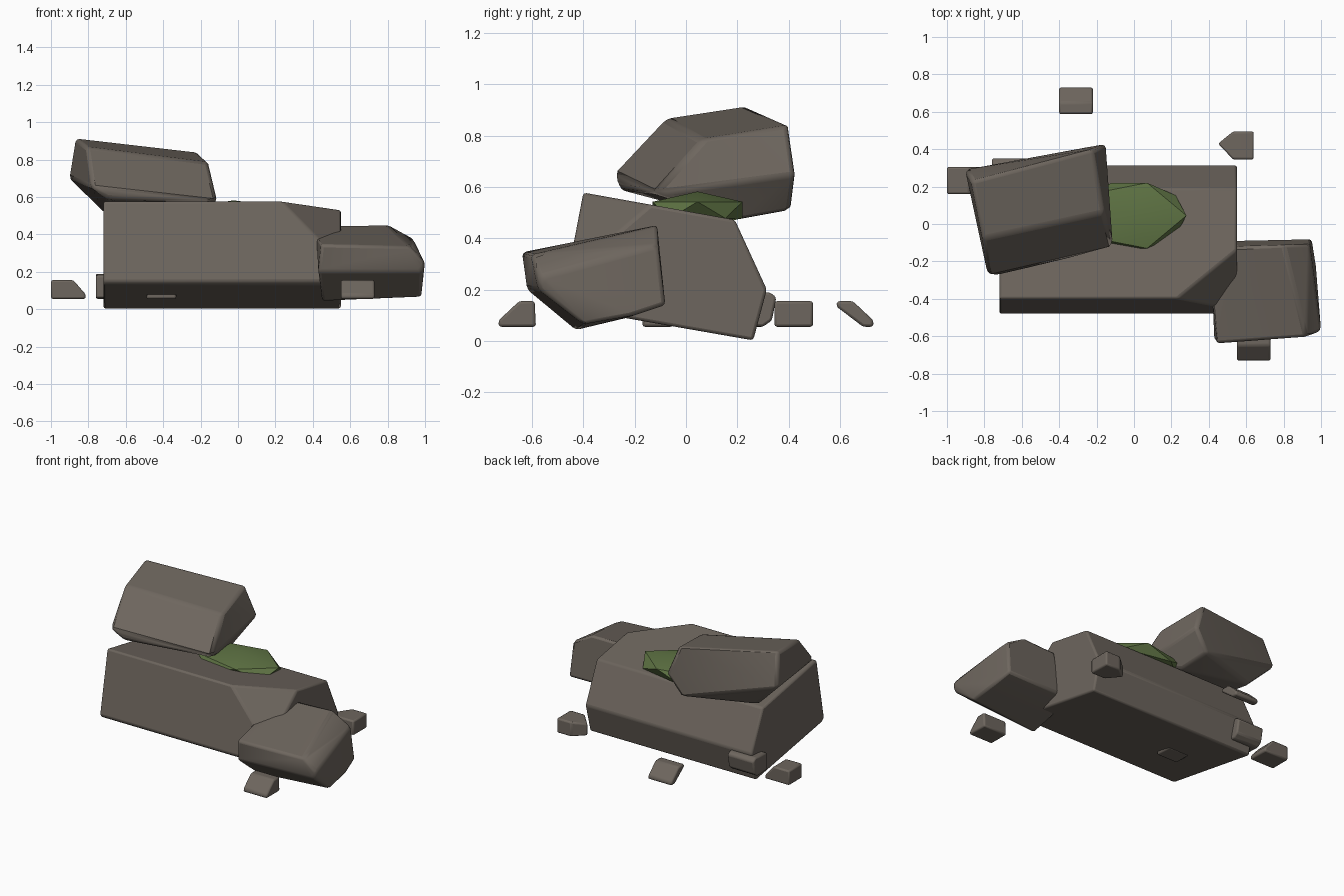
import bpy, bmesh, math
from mathutils import Vector

if "Cube" in bpy.data.objects:
    bpy.data.objects.remove(bpy.data.objects["Cube"], do_unlink=True)


def material(name, rgb):
    m = bpy.data.materials.new(name)
    m.use_nodes = True
    m.diffuse_color = (*rgb, 1)
    bsdf = m.node_tree.nodes["Principled BSDF"]
    bsdf.inputs["Base Color"].default_value = (*rgb, 1)
    bsdf.inputs["Roughness"].default_value = 0.9
    return m


STONE = material("warm grey stone", (0.155, 0.133, 0.112))
MOSS = material("moss green", (0.115, 0.175, 0.058))


def finish(name, bm, mat, bevel=0.0):
    bmesh.ops.recalc_face_normals(bm, faces=bm.faces)
    mesh = bpy.data.meshes.new(name)
    bm.to_mesh(mesh)
    bm.free()
    mesh.materials.append(mat)
    ob = bpy.data.objects.new(name, mesh)
    bpy.context.collection.objects.link(ob)
    if bevel:
        mod = ob.modifiers.new("worn_edges", "BEVEL")
        mod.width = bevel
        mod.segments = 2
        mod.limit_method = "ANGLE"
        mod.angle_limit = math.radians(15)
    bpy.ops.object.select_all(action="DESELECT")
    ob.select_set(True)
    bpy.context.view_layer.objects.active = ob
    bpy.ops.object.shade_smooth_by_angle(angle=math.radians(25))
    return ob


def hull(points):
    """Convex stone through its corner points."""
    bm = bmesh.new()
    for p in points:
        bm.verts.new(p)
    res = bmesh.ops.convex_hull(bm, input=bm.verts)
    loose = [v for v in bm.verts if not v.link_faces]
    bmesh.ops.delete(bm, geom=loose, context="VERTS")
    bmesh.ops.dissolve_limit(bm, angle_limit=math.radians(7),
                             verts=bm.verts, edges=bm.edges)
    return bm


def slab(profile, lo, hi, axis="x"):
    """Corner points of a profile swept between two planes."""
    if axis == "x":
        return [(s, a, z) for s in (lo, hi) for a, z in profile]
    return [(a, s, z) for s in (lo, hi) for a, z in profile]


# Main boulder: tilted block with one corner split off
bm = hull(slab([(-0.40, 0.578), (0.19, 0.472), (0.315, 0.2), (0.262, 0.002),
                (-0.46, 0.128), (-0.482, 0.15)], -0.72, 0.55))
a = Vector((0.23, -0.40, 0.578))
b = Vector((0.55, -0.14, 0.53))
c = Vector((0.42, -0.445, 0.38))
cut = bmesh.ops.bisect_plane(bm, geom=bm.verts[:] + bm.edges[:] + bm.faces[:],
                             plane_co=a, plane_no=(c - a).cross(b - a),
                             clear_outer=True)
rim = [e for e in cut["geom_cut"] if isinstance(e, bmesh.types.BMEdge)]
bmesh.ops.contextual_create(bm, geom=rim)
finish("main_boulder", bm, STONE, 0.012)

# Upper boulder leaning on the main one
upper = [(-0.81, -0.08, 0.868), (-0.87, 0.23, 0.915), (-0.78, -0.285, 0.65),
         (-0.70, -0.26, 0.59), (-0.905, 0.29, 0.70), (-0.72, 0.25, 0.52),
         (-0.16, 0.06, 0.785), (-0.22, 0.40, 0.84), (-0.11, -0.13, 0.575),
         (-0.15, 0.43, 0.65), (-0.25, 0.41, 0.51), (-0.22, 0.19, 0.47)]
finish("upper_boulder", hull(upper), STONE, 0.02)

# Front side boulder
side = [(0.445, -0.64, 0.345), (0.92, -0.605, 0.335), (0.43, -0.62, 0.20),
        (0.985, -0.575, 0.20), (1.0, -0.57, 0.25), (0.94, -0.11, 0.375),
        (0.55, -0.12, 0.447), (0.80, -0.11, 0.452), (0.42, -0.40, 0.38),
        (0.45, -0.43, 0.042), (0.98, -0.40, 0.065), (0.45, -0.23, 0.09),
        (0.97, -0.20, 0.10), (0.95, -0.08, 0.14), (0.5, -0.09, 0.14)]
finish("side_boulder", hull(side), STONE, 0.015)

# Moss cushion
bm = bmesh.new()
bmesh.ops.create_icosphere(bm, subdivisions=1, radius=1)
bmesh.ops.scale(bm, vec=(0.34, 0.206, 0.072), verts=bm.verts)
bmesh.ops.translate(bm, vec=(-0.024, 0.045, 0.51), verts=bm.verts)
finish("moss_patch", bm, MOSS)

# Loose stone chips
wedge = [(0, 0.155), (0.06, 0.155), (0.14, 0.08), (0.14, 0.055)]
chips = {
    "front_chip": slab([(-0.59 - u, z) for u, z in wedge] + [(-0.585, 0.055)],
                       0.55, 0.73),
    "back_chip": slab([(0.59 + u, z) for u, z in wedge]
                      + [(0.69, 0.055), (0.585, 0.135)], -0.40, -0.22),
    "right_chip": slab([(-1, 0.155), (-0.88, 0.155), (-0.815, 0.08),
                        (-0.815, 0.055), (-1, 0.055)], 0.16, 0.305, "y"),
    "left_chip": slab([(0.345, 0.055), (0.345, 0.155), (0.495, 0.155),
                       (0.495, 0.055)], 0.53, 0.64)
                 + [(0.45, 0.43, 0.06), (0.45, 0.43, 0.14)],
    "wedged_chip": slab([(0.2, 0.06), (0.2, 0.18), (0.325, 0.19),
                         (0.352, 0.17), (0.335, 0.08), (0.3, 0.055)],
                        -0.76, -0.56),
    "buried_chip": slab([(-0.17, 0.055), (-0.17, 0.15), (-0.05, 0.15),
                         (-0.05, 0.055)], -0.49, -0.33),
}
for name, pts in chips.items():
    finish(name, hull(pts), STONE, 0.01)
